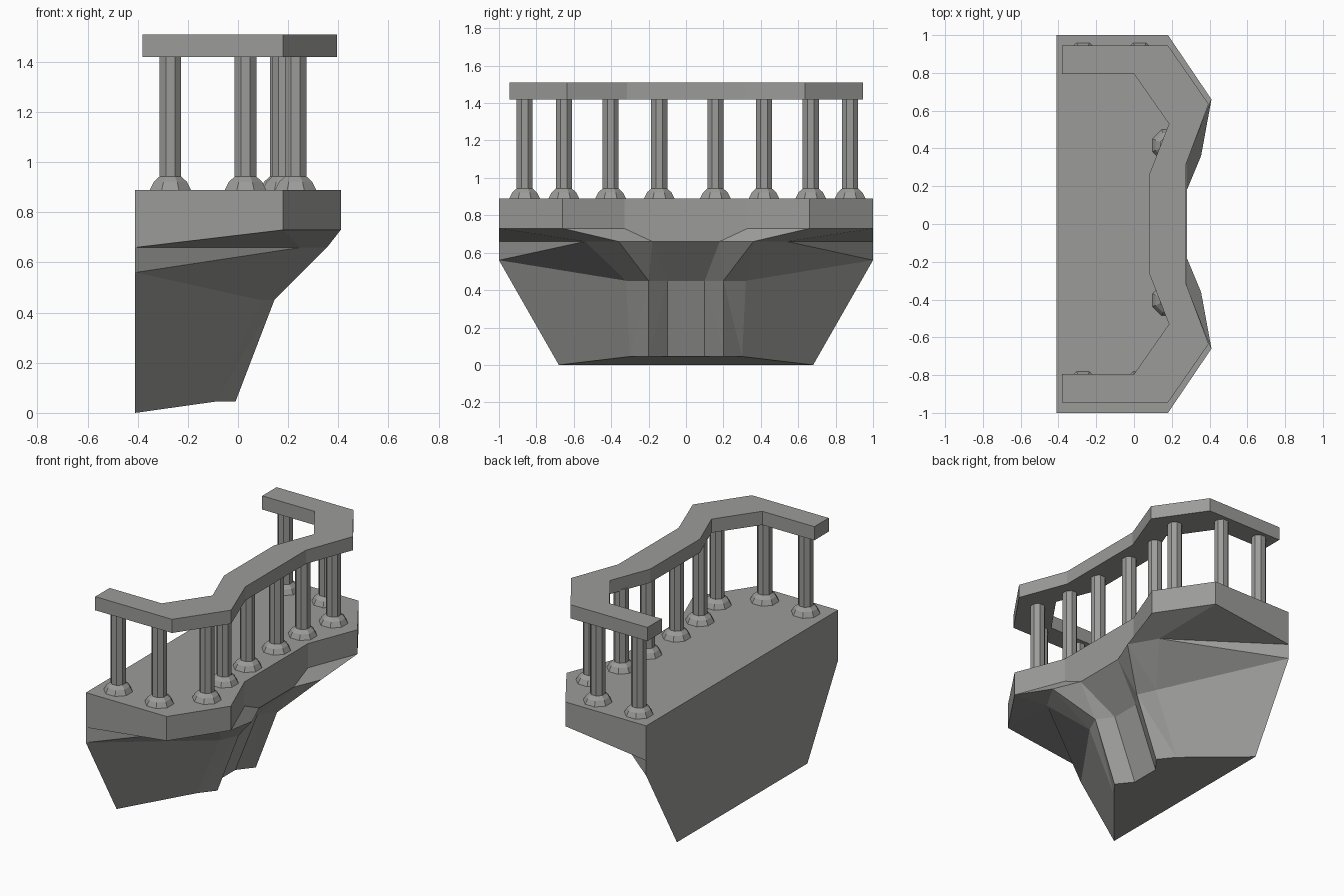
import bpy, bmesh, math

if "Cube" in bpy.data.objects:
    bpy.data.objects.remove(bpy.data.objects["Cube"])

stone = bpy.data.materials.new("grey stone")
stone.diffuse_color = (0.33, 0.33, 0.32, 1)
stone.use_nodes = True
stone.node_tree.nodes["Principled BSDF"].inputs["Base Color"].default_value = stone.diffuse_color


def finish(name, bm):
    bmesh.ops.recalc_face_normals(bm, faces=bm.faces[:])
    me = bpy.data.meshes.new(name)
    bm.to_mesh(me)
    bm.free()
    me.materials.append(stone)
    ob = bpy.data.objects.new(name, me)
    bpy.context.collection.objects.link(ob)
    return ob


def mirrored(half):
    """Half outline on +y, from the wall to the centre, continued on -y."""
    return half + [(p[0], -p[1], *p[2:]) for p in reversed(half)]


# floor slab and tapering grooved bracket, lofted through stacked half outlines
deck = [(-.41, 1), (.18, 1), (.41, .66), (.28, .33)]
rows = [
    [(x, y, .89) for x, y in deck],
    [(x, y, .73) for x, y in deck],
    [(-.41, 1, .66), (.25, .54, .66), (.355, .36, .66), (.28, .18, .66)],
    [(-.41, 1, .56), (.09, .32, .45), (.145, .2, .45), (.07, .1, .45)],
    [(-.41, .68, 0), (-.09, .3, .045), (-.01, .2, .045), (-.09, .1, .045)],
]
bm = bmesh.new()
loops = [[bm.verts.new(p) for p in mirrored(r)] for r in rows]
for r, (a, b) in enumerate(zip(loops, loops[1:])):
    for i in range(7):
        q = [a[i], a[i + 1], b[i + 1], b[i]]
        if r == 0 or i == 3:
            bm.faces.new(q)
        elif i < 3:      # fold from the lower wall-side point
            bm.faces.new((q[0], q[1], q[3]))
            bm.faces.new((q[1], q[2], q[3]))
        else:            # same fold mirrored
            bm.faces.new((q[0], q[1], q[2]))
            bm.faces.new((q[0], q[2], q[3]))
bm.faces.new(loops[0])
bm.faces.new(loops[-1])
bm.faces.new([l[0] for l in loops] + [l[-1] for l in reversed(loops)])
finish("balcony_base", bm)

# handrail: band between outer and inner outlines
outer = mirrored([(-.38, .945), (.18, .945), (.395, .635), (.275, .315)])
inner = mirrored([(-.38, .795), (0, .795), (.185, .53), (.08, .26)])
bm = bmesh.new()
ring = [[bm.verts.new((x, y, z)) for x, y in o]
        for o, z in ((outer, 1.42), (outer, 1.51), (inner, 1.51), (inner, 1.42))]
for k in range(4):
    a, b = ring[k], ring[(k + 1) % 4]
    for i in range(7):
        bm.faces.new((a[i], a[i + 1], b[i + 1], b[i]))
for end in (0, -1):
    bm.faces.new([r[end] for r in ring])
finish("handrail", bm)

# balusters: eight-sided posts on low domed feet
profile = [(.082, .89), (.066, .922), (.043, .943), (.043, 1.43)]


def baluster(x, y):
    bm = bmesh.new()
    rings = [[bm.verts.new((x + r / math.cos(math.pi / 8) * math.cos(a),
                            y + r / math.cos(math.pi / 8) * math.sin(a), z))
              for a in [(k + .5) * math.pi / 4 for k in range(8)]]
             for r, z in profile]
    for a, b in zip(rings, rings[1:]):
        for i in range(8):
            j = (i + 1) % 8
            bm.faces.new((a[i], a[j], b[j], b[i]))
    bm.faces.new(rings[0])
    bm.faces.new(rings[-1])
    finish("baluster", bm)


for x, y in [(-.27, .87), (.03, .87), (.23, .66), (.18, .41), (.17, .15)]:
    for s in (1, -1):
        baluster(x, s * y + .007)
